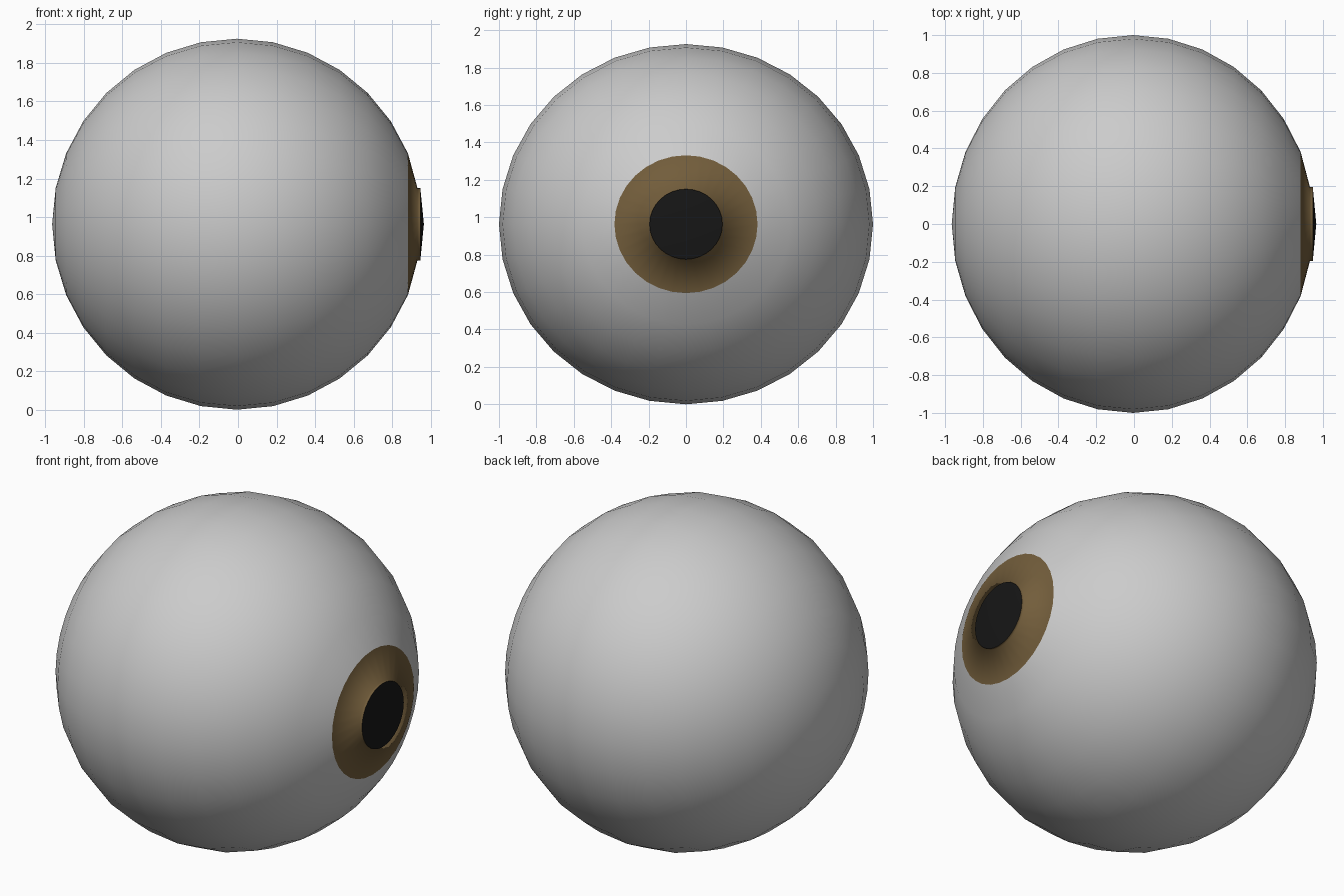
import bpy, bmesh
from math import sin, cos, pi

if "Cube" in bpy.data.objects:
    bpy.data.objects.remove(bpy.data.objects["Cube"])

SEG = 32                       # sides around the x axis
RX, RY, RZ = 0.96, 1.0, 0.963  # radii of the slightly squashed ball
CX, CZ = -0.005, 0.963         # ball centre


def ring_point(i, push=0.0):
    """Profile point (x, unit radius) of ring i, counted from the front pole."""
    a = i * pi / 16
    return (CX + RX * cos(a) + push, sin(a))


def lathe_x(name, profile, color=None):
    """Spin a profile around the x axis; radius 0 becomes a pole vertex."""
    bm = bmesh.new()
    rings = []
    for x, r in profile:
        if r < 1e-5:
            rings.append([bm.verts.new((x, 0, CZ))])
        else:
            rings.append([bm.verts.new((x, RY * r * cos(2 * pi * k / SEG),
                                        CZ + RZ * r * sin(2 * pi * k / SEG)))
                          for k in range(SEG)])
    for a, b in zip(rings, rings[1:]):
        for k in range(SEG):
            n = (k + 1) % SEG
            if len(a) == 1:
                bm.faces.new((a[0], b[k], b[n]))
            elif len(b) == 1:
                bm.faces.new((a[k], b[0], a[n]))
            else:
                bm.faces.new((a[k], b[k], b[n], a[n]))
    # make every face look away from the ball centre
    for f in bm.faces:
        f.normal_update()
        c = f.calc_center_median()
        if f.normal.x * (c.x - CX) + f.normal.y * c.y + f.normal.z * (c.z - CZ) < 0:
            f.normal_flip()
        f.smooth = True
    me = bpy.data.meshes.new(name)
    bm.to_mesh(me)
    bm.free()
    ob = bpy.data.objects.new(name, me)
    bpy.context.collection.objects.link(ob)
    if color:
        mat = bpy.data.materials.new(name + "_colour")
        mat.diffuse_color = (*color, 1)
        mat.use_nodes = True
        mat.node_tree.nodes["Principled BSDF"].inputs["Base Color"].default_value = mat.diffuse_color
        me.materials.append(mat)
    return ob


# white of the eye, open at the front where the iris sits
lathe_x("eyeball", [ring_point(i) for i in range(2, 17)])

# iris band, ending in the small step up to the pupil
lathe_x("iris", [ring_point(1, 0.010), ring_point(1, -0.005), ring_point(2)],
        (0.17, 0.11, 0.044))

# raised pupil cap
lathe_x("pupil", [ring_point(0, 0.010), ring_point(1, 0.010)],
        (0.008, 0.008, 0.008))
